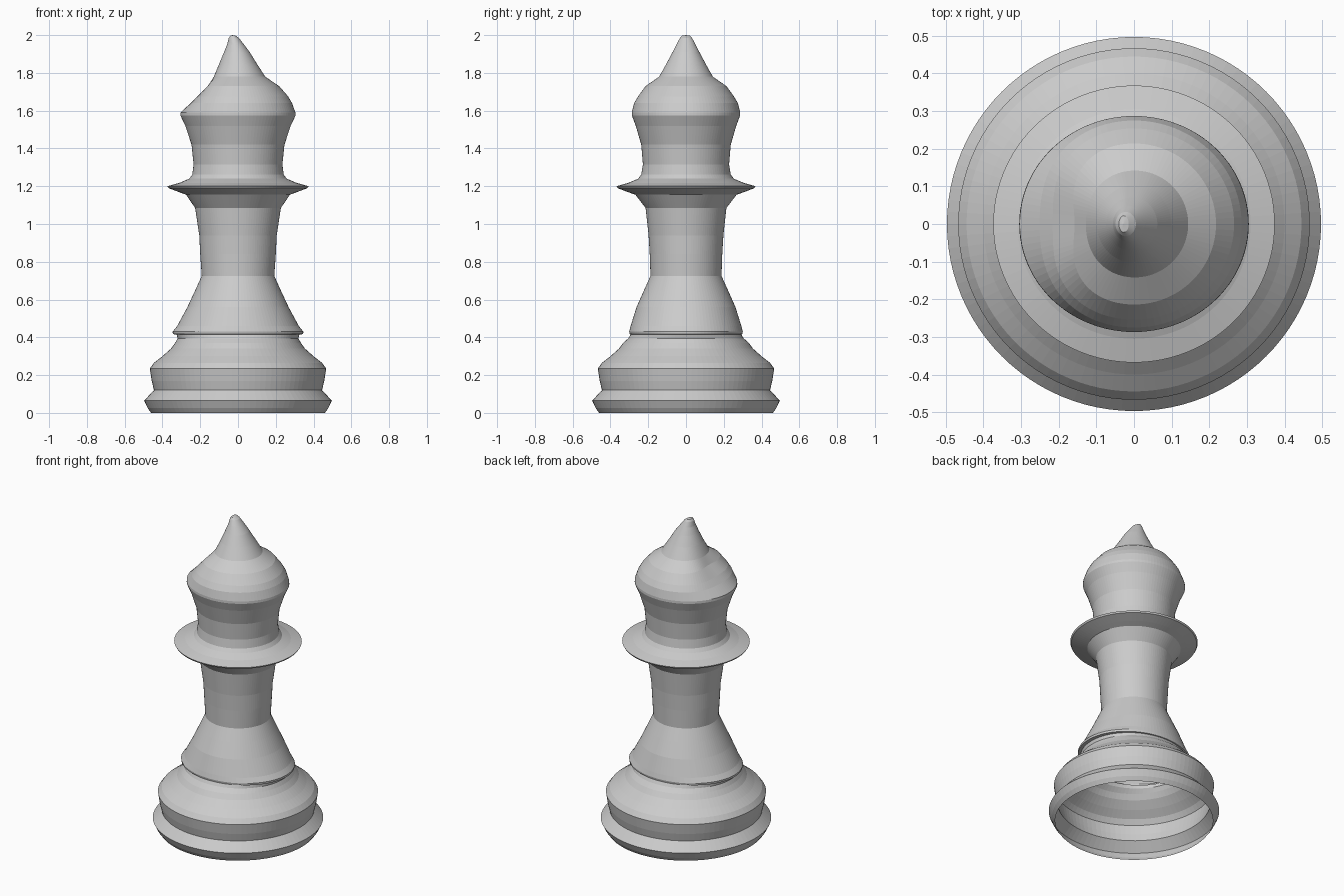
import bpy, bmesh, math

SEGS = 96


def lathe(name, rings, tip=None):
    """Open lathed surface. Ring: z, x radius, y radius, x shift, dent on the -x side."""
    bm = bmesh.new()
    loops = []
    for z, rx, ry, cx, dent in rings:
        loop = []
        for i in range(SEGS):
            a = 2 * math.pi * i / SEGS
            c, s = math.cos(a), math.sin(a)
            k = 1 - dent * c ** 4 / rx if c < 0 else 1
            loop.append(bm.verts.new((cx + rx * c * k, ry * s * k, z)))
        loops.append(loop)
    for lo, hi in zip(loops, loops[1:]):
        for i in range(SEGS):
            j = (i + 1) % SEGS
            bm.faces.new((lo[i], lo[j], hi[j], hi[i]))
    if tip:
        top = bm.verts.new(tip)
        for i in range(SEGS):
            bm.faces.new((loops[-1][i], loops[-1][(i + 1) % SEGS], top))
    me = bpy.data.meshes.new(name)
    bm.to_mesh(me)
    bm.free()
    ob = bpy.data.objects.new(name, me)
    bpy.context.collection.objects.link(ob)
    return ob


def even(*pts):
    """Rings that are centred and undented."""
    return [(z, rx, ry, 0, 0) for z, rx, ry in pts]


# Hollow foot, open underneath
lathe("base", even(
    (0, .46, .46), (.025, .478, .478), (.065, .497, .497), (.12, .445, .445),
    (.17, .457, .457), (.235, .467, .467), (.265, .445, .445), (.30, .40, .40),
    (.34, .355, .355), (.37, .333, .333), (.395, .32, .305), (.415, .325, .293)))

# Flared skirt with a slightly oval lip, rising into the stem
lathe("stem", even(
    (.415, .325, .293), (.417, .345, .298), (.43, .346, .301), (.46, .322, .293),
    (.56, .268, .262), (.65, .226, .222), (.725, .192, .188), (.84, .200, .192),
    (.94, .205, .198), (1.085, .227, .214), (1.155, .275, .268)))

# Thin collar disc
lathe("collar", even(
    (1.155, .275, .268), (1.168, .31, .305), (1.19, .368, .363), (1.2, .374, .368),
    (1.218, .31, .305), (1.24, .258, .253), (1.262, .242, .237)))

# Head with a shallow dent on one side and a leaning point
lathe("head", even(
    (1.262, .242, .237), (1.315, .235, .228), (1.42, .246, .237),
    (1.52, .279, .266), (1.575, .305, .287), (1.59, .304, .287)) + [
    (1.64, .286, .275, 0, .035), (1.675, .266, .254, 0, .05),
    (1.73, .218, .214, 0, .06), (1.78, .142, .142, .002, .012),
    (1.85, .099, .103, 0, 0), (1.91, .068, .071, -.006, 0),
    (1.955, .042, .048, -.014, 0), (1.985, .027, .032, -.022, 0),
    (1.997, .013, .022, -.027, 0)], tip=(-.029, 0, 2.0))
